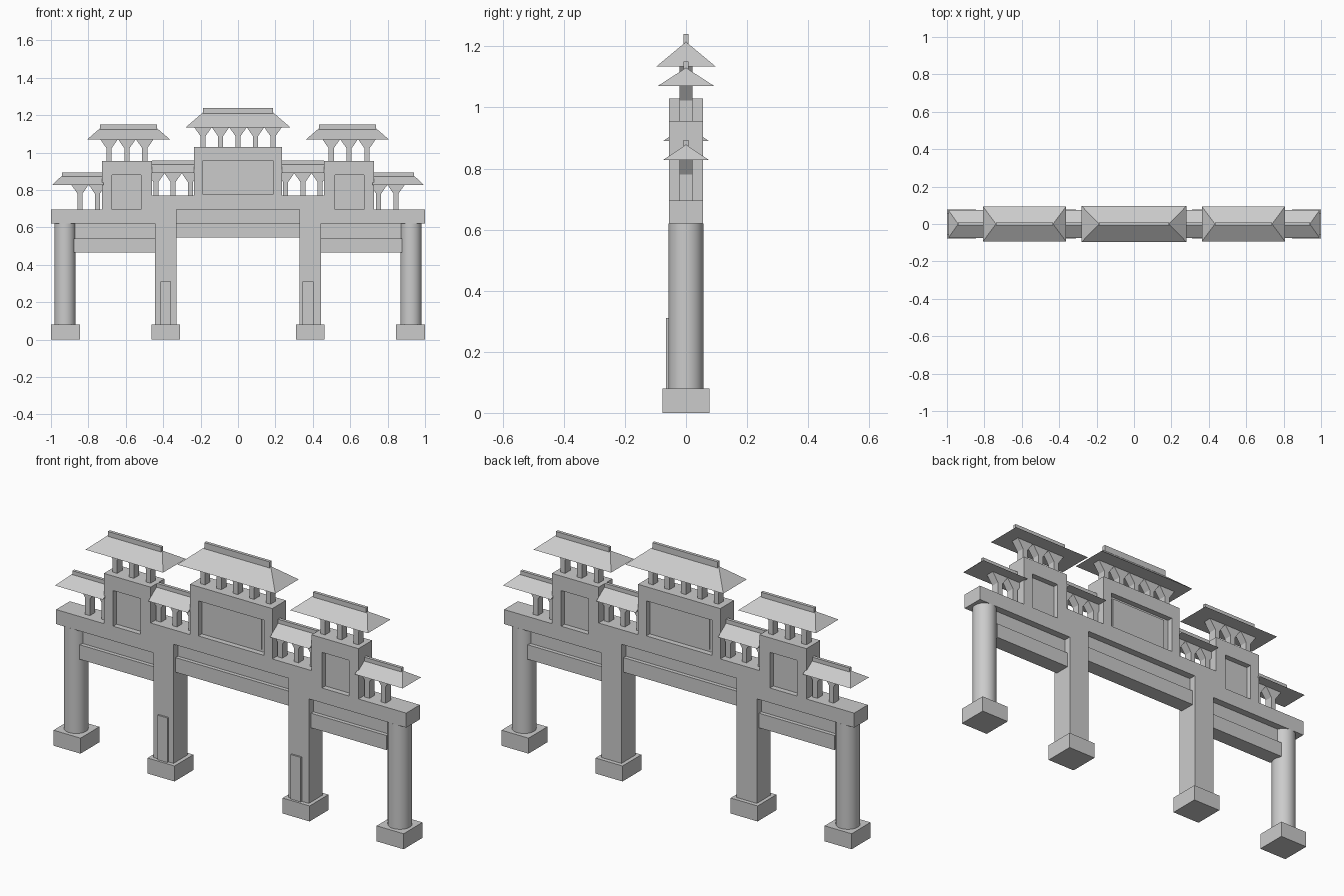
import bpy, bmesh, math

if "Cube" in bpy.data.objects:
    bpy.data.objects.remove(bpy.data.objects["Cube"])


def make(name, verts, faces):
    me = bpy.data.meshes.new(name)
    me.from_pydata(verts, [], faces)
    bm = bmesh.new()
    bm.from_mesh(me)
    bmesh.ops.recalc_face_normals(bm, faces=bm.faces)
    bm.to_mesh(me)
    bm.free()
    ob = bpy.data.objects.new(name, me)
    bpy.context.collection.objects.link(ob)
    return ob


def prism(name, outline, y0, y1):
    """Extrude an x-z outline along y."""
    n = len(outline)
    verts = [(x, y0, z) for x, z in outline] + [(x, y1, z) for x, z in outline]
    faces = [tuple(range(n)), tuple(range(2 * n - 1, n - 1, -1))]
    faces += [(i, (i + 1) % n, n + (i + 1) % n, n + i) for i in range(n)]
    return make(name, verts, faces)


def box(name, x0, x1, y0, y1, z0, z1):
    return prism(name, [(x0, z0), (x1, z0), (x1, z1), (x0, z1)], y0, y1)


def roof(name, eave, ridge, hw, z0, z1, top):
    """Hipped (or gabled) solid roof with a ridge bar."""
    (a, b), (c, d) = eave, ridge
    make(name, [(a, -hw, z0), (b, -hw, z0), (b, hw, z0), (a, hw, z0), (c, 0, z1), (d, 0, z1)],
         [(0, 1, 2, 3), (0, 1, 5, 4), (2, 3, 4, 5), (1, 2, 5), (3, 0, 4)])
    box(name + "_ridge_bar", c, d, -0.008, 0.008, z1 - 0.02, top)


def brackets(name, xs, z0, z1):
    """Posts that flare into a Y shape under the eaves."""
    p, f, h = 0.0135, 0.046, 0.047
    for x in xs:
        prism(name, [(x - p, z0), (x + p, z0), (x + p, z1 - h), (x + f, z1),
                     (x - f, z1), (x - p, z1 - h)], -0.021, 0.021)


# Main facade: inner pillars, top beams and the three towers in one silhouette
half = [(0.329, 0.695), (0.329, 0.08), (0.444, 0.08), (0.444, 0.62), (1, 0.62), (1, 0.695),
        (0.727, 0.695), (0.727, 0.955), (0.46, 0.955), (0.46, 0.77), (0.235, 0.77), (0.235, 1.03)]
facade = prism("facade", half + [(-x, z) for x, z in reversed(half)], -0.056, 0.056)

# Recessed panels on both faces
cutters = []
for x0, x1, z0, z1 in [(-0.187, 0.187, 0.776, 0.957), (0.519, 0.674, 0.696, 0.88),
                       (-0.674, -0.519, 0.696, 0.88)]:
    for s in (-1, 1):
        ya, yb = sorted((s * 0.028, s * 0.1))
        c = box("recess_cutter", x0, x1, ya, yb, z0, z1)
        c.hide_render = True
        m = facade.modifiers.new("recess", "BOOLEAN")
        m.operation, m.solver, m.object = "DIFFERENCE", "EXACT", c
        cutters.append(c)
bpy.context.view_layer.objects.active = facade
for m in list(facade.modifiers):
    bpy.ops.object.modifier_apply(modifier=m.name)
for c in cutters:
    bpy.data.objects.remove(c)

# Raised plate inside the central recess
box("centre_plate", -0.158, 0.158, -0.033, 0.033, 0.788, 0.946)

# Central span: lintel and recessed panel
box("centre_lintel", -0.335, 0.335, -0.04, 0.04, 0.545, 0.62)
box("centre_lintel_panel", -0.335, 0.335, -0.02, 0.02, 0.62, 0.70)

# Central roof
brackets("centre_bracket", [i * 0.0935 for i in range(-2, 3)], 1.03, 1.135)
roof("centre_roof", (-0.28, 0.28), (-0.187, 0.187), 0.096, 1.135, 1.215, 1.24)

for s in (-1, 1):
    def span(a, b):
        return tuple(sorted((s * a, s * b)))

    # Outer round column and plinths
    bpy.ops.mesh.primitive_cylinder_add(vertices=32, radius=0.057, depth=0.54,
                                        location=(s * 0.925, 0, 0.35))
    bpy.context.object.name = "outer_column"
    bpy.ops.object.shade_smooth_by_angle(angle=math.radians(30))
    for x in (0.386, 0.923):
        box("plinth", s * x - 0.077, s * x + 0.077, -0.077, 0.077, 0, 0.08)

    # Plaque on the front of the inner pillar
    px = -0.386 if s < 0 else 0.375
    box("pillar_plaque", px - 0.029, px + 0.029, -0.065, -0.05, 0.08, 0.31)

    # Side span: lintel and recessed panel
    box("side_lintel", *span(0.44, 0.877), -0.04, 0.04, 0.465, 0.54)
    box("side_lintel_panel", *span(0.44, 0.90), -0.02, 0.02, 0.54, 0.625)

    # Side tower roof
    brackets("side_bracket", [s * (0.594 + i * 0.0955) for i in (-1, 0, 1)], 0.955, 1.07)
    roof("side_roof", span(0.363, 0.807), span(0.433, 0.738), 0.093, 1.07, 1.13, 1.15)

    # Small roof between the towers
    brackets("link_bracket", [s * (0.347 + i * 0.092) for i in (-1, 0, 1)], 0.77, 0.89)
    roof("link_roof", span(0.235, 0.46), span(0.235, 0.46), 0.075, 0.89, 0.942, 0.957)

    # Low outer roof
    brackets("low_bracket", [s * 0.845, s * 0.752], 0.695, 0.828)
    roof("low_roof", span(0.72, 0.993), span(0.72, 0.94), 0.075, 0.828, 0.878, 0.893)
